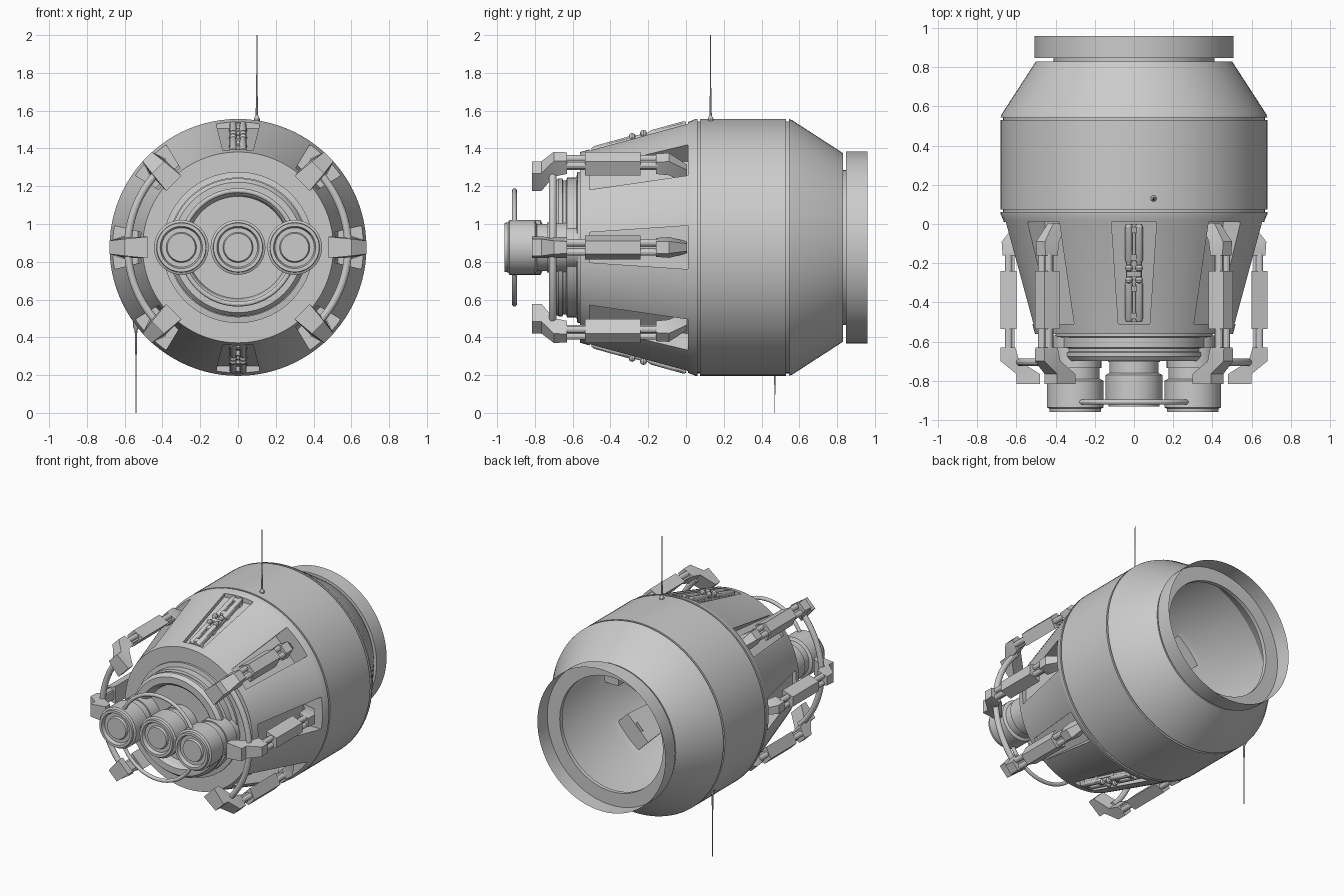
import bpy, bmesh, math
from math import cos, sin, pi, radians, sqrt
from mathutils import Vector

if "Cube" in bpy.data.objects:
    bpy.data.objects.remove(bpy.data.objects["Cube"])

CZ = 0.876  # height of the long axis (runs along y)


def finish(name, bm, smooth=True):
    bmesh.ops.recalc_face_normals(bm, faces=bm.faces)
    me = bpy.data.meshes.new(name)
    bm.to_mesh(me)
    bm.free()
    ob = bpy.data.objects.new(name, me)
    bpy.context.collection.objects.link(ob)
    return ob


def skin(bm, sections, skip=(), caps=True, loop=False):
    """Bridge rings of points into a skin."""
    rings = [[bm.verts.new(p) for p in s] for s in sections]
    n = len(rings[0])
    pairs = list(zip(rings, rings[1:])) + ([(rings[-1], rings[0])] if loop else [])
    for a, b in pairs:
        for j in range(n):
            if j not in skip:
                k = (j + 1) % n
                bm.faces.new((a[j], a[k], b[k], b[j]))
    if caps and not loop:
        bm.faces.new(rings[0])
        bm.faces.new(rings[-1])


def polar(t, y, r, a):
    """Tangential offset t, axial y, radius r at angle a round the axis."""
    return Vector((r * cos(a) - t * sin(a), y, CZ + r * sin(a) + t * cos(a)))


def lathe(name, prof, cx=0, seg=96, caps=False, loop=False):
    bm = bmesh.new()
    secs = [[(cx + r * cos(2 * pi * i / seg), y, CZ + r * sin(2 * pi * i / seg))
             for i in range(seg)] for y, r in prof]
    skin(bm, secs, caps=caps, loop=loop)
    return finish(name, bm)


def beam(bm, a, stations, **kw):
    """Trapezoid beam: stations of (y, r_in, r_out, halfwidth_in, halfwidth_out)."""
    skin(bm, [[polar(-wi, y, ri, a), polar(wi, y, ri, a), polar(wo, y, ro, a), polar(-wo, y, ro, a)]
              for y, ri, ro, wi, wo in stations], **kw)


def rod(bm, a, t, pts, n=12):
    """Round rod along y: points of (y, r, thickness)."""
    skin(bm, [[polar(t + d * cos(2 * pi * i / n), y, r + d * sin(2 * pi * i / n), a)
               for i in range(n)] for y, r, d in pts])


def hoop(name, R, y, d, a0, a1, seg=48, n=12):
    full = abs(a1 - a0) > 6.28
    bm = bmesh.new()
    secs = []
    for i in range(seg if full else seg + 1):
        a = a0 + (a1 - a0) * i / seg
        secs.append([polar(0, y + d * sin(2 * pi * j / n), R + d * cos(2 * pi * j / n), a) for j in range(n)])
    skin(bm, secs, loop=full)
    return finish(name, bm)


def cone_r(y):
    return 0.505 + 0.2787 * (y + 0.56)


# Main hull: thin shell with panel grooves
hull = lathe("hull", [
    (-0.56, 0.36), (-0.56, 0.505), (0.02, 0.667), (0.05, 0.68), (0.062, 0.68), (0.062, 0.667), (0.074, 0.667),
    (0.074, 0.68), (0.53, 0.68), (0.53, 0.667), (0.544, 0.667), (0.544, 0.68), (0.56, 0.675),
    (0.83, 0.50), (0.83, 0.41), (0.818, 0.41), (0.818, 0.493), (0.55, 0.66), (0.06, 0.66),
    (-0.548, 0.493), (-0.548, 0.36)], loop=True)

# Eight tapered recesses cut through the cone, each with its own liner
cut, liner = bmesh.new(), bmesh.new()
for k in range(8):
    a = k * pi / 4
    ends = []
    for y, w, deep in ((-0.51, 0.08, 0.49), (0.01, 0.115, 0.53)):
        floor = cone_r(y) - 0.035 if k in (2, 6) else deep
        ends.append((y, floor, sqrt(cone_r(y) ** 2 - w * w), w, w))
    beam(liner, a, ends, skip=(2,))
    beam(cut, a, [(y, cone_r(y) - 0.06, ro + 0.15, w, w) for y, f, ro, w, _ in ends])
finish("recess_liners", liner)
cutter = finish("recess_cutter", cut)
cutter.hide_render = True
mod = hull.modifiers.new("recesses", "BOOLEAN")
mod.object = cutter
mod.solver = "EXACT"
deps = bpy.context.evaluated_depsgraph_get()
hull_mesh = bpy.data.meshes.new_from_object(hull.evaluated_get(deps))
hull.modifiers.clear()
hull.data = hull_mesh
bpy.data.objects.remove(cutter)

# Open docking collar at the rear
lathe("rear_collar", [(0.825, 0.41), (0.847, 0.41), (0.847, 0.508), (0.96, 0.508)])

# Stepped nose
lathe("nose", [(-0.555, 0.40), (-0.575, 0.40), (-0.58, 0.37), (-0.63, 0.37), (-0.635, 0.355), (-0.65, 0.355),
               (-0.655, 0.365), (-0.675, 0.365), (-0.70, 0.345), (-0.70, 0.30), (-0.68, 0.28), (-0.64, 0.27),
               (-0.64, 0.005)], caps=True)

# Three lamp pods
for name, cx, dy in (("left_pod", -0.3, 0), ("centre_pod", 0, 0.03), ("right_pod", 0.3, 0)):
    lathe(name, [(y + dy, r) for y, r in (
        (-0.57, 0.115), (-0.63, 0.115), (-0.63, 0.133), (-0.735, 0.133), (-0.735, 0.125), (-0.79, 0.125),
        (-0.80, 0.145), (-0.935, 0.145), (-0.942, 0.132), (-0.96, 0.13), (-0.96, 0.112), (-0.935, 0.104),
        (-0.935, 0.08), (-0.95, 0.074), (-0.95, 0.004))], cx=cx, seg=48, caps=True)
hoop("pod_ring", 0.30, -0.908, 0.013, 0, 2 * pi, seg=72)

# Six landing arms
for k, label in ((0, "right"), (1, "upper_right"), (3, "upper_left"), (4, "left"), (5, "lower_left"), (7, "lower_right")):
    a = k * pi / 4
    bm = bmesh.new()
    # hooked foot
    beam(bm, a, [(-0.815, 0.48, 0.60, 0.057, 0.045), (-0.765, 0.48, 0.60, 0.057, 0.045),
                 (-0.70, 0.585, 0.68, 0.055, 0.035), (-0.63, 0.605, 0.68, 0.055, 0.032)])
    # main housing
    beam(bm, a, [(-0.535, 0.60, 0.68, 0.063, 0.035), (-0.24, 0.60, 0.68, 0.063, 0.035)])
    # rear bracket bending into the recess
    beam(bm, a, [(-0.16, 0.60, 0.67, 0.05, 0.032), (-0.09, 0.595, 0.675, 0.055, 0.032),
                 (0.005, 0.51, 0.60, 0.032, 0.02)])
    # twin connecting rods and core
    for y0, y1 in ((-0.64, -0.53), (-0.25, -0.15)):
        beam(bm, a, [(y0, 0.61, 0.64, 0.03, 0.03), (y1, 0.61, 0.64, 0.03, 0.03)])
        for t in (-0.025, 0.025):
            rod(bm, a, t, [(y0, 0.64, 0.019), (y1, 0.64, 0.019)])
    finish(label + "_arm", bm)

# Curved guard rails joining each side's arms
hoop("right_guard_rail", 0.583, -0.705, 0.02, radians(-45), radians(45))
hoop("left_guard_rail", 0.583, -0.705, 0.02, radians(135), radians(225))

# Piping in the top and bottom recesses
for k, label in ((2, "top"), (6, "bottom")):
    a = k * pi / 4
    bm = bmesh.new()
    for t in (-0.026, 0.026):
        for y0, y1 in ((-0.50, -0.29), (-0.20, 0.0)):
            rod(bm, a, t, [(y, cone_r(y) - 0.008, d) for y, d in
                           ((y0, 0.012), (y0 + 0.015, 0.019), (y1 - 0.015, 0.019), (y1, 0.012))])
        rod(bm, a, t, [(y, cone_r(y) - 0.008, 0.011) for y in (-0.30, -0.19)])
        for yc in (-0.285, -0.225):
            rod(bm, a, t, [(yc + 0.018 * sin(u), cone_r(yc) + 0.004, 0.004 + 0.016 * cos(u))
                           for u in (-1.5, -0.8, 0, 0.8, 1.5)])
    for y, h, w in ((-0.47, 0.03, 0.047), (-0.33, 0.03, 0.047), (-0.255, 0.025, 0.04),
                    (-0.17, 0.03, 0.047), (-0.03, 0.03, 0.047)):
        beam(bm, a, [(yy, cone_r(yy) - 0.035, cone_r(yy) + 0.005, w, w - 0.012) for yy in (y - h / 2, y + h / 2)])
    beam(bm, a, [(y, cone_r(y) - 0.036, cone_r(y) - 0.018, 0.04, 0.04) for y in (-0.50, 0.0)])
    finish(label + "_piping", bm)


# Whip antennas
def antenna(name, x, y, z, tip):
    bm = bmesh.new()
    s = 1 if tip > z else -1
    secs = [[(x + r * cos(i * pi / 5), y + r * sin(i * pi / 5), h) for i in range(10)]
            for h, r in ((z - 0.02 * s, 0.016), (z + 0.01 * s, 0.015), (z + 0.025 * s, 0.007),
                         (z + 0.15 * s, 0.004), (tip, 0.002))]
    skin(bm, secs)
    finish(name, bm)


antenna("top_antenna", 0.10, 0.13, 1.549, 2.0)
antenna("bottom_antenna", -0.54, 0.47, 0.463, 0.0)

# Smooth round surfaces, keep hard edges
bpy.ops.object.select_all(action="DESELECT")
for ob in bpy.context.collection.objects:
    ob.select_set(True)
    bpy.context.view_layer.objects.active = ob
bpy.ops.object.shade_smooth_by_angle(angle=radians(25))
